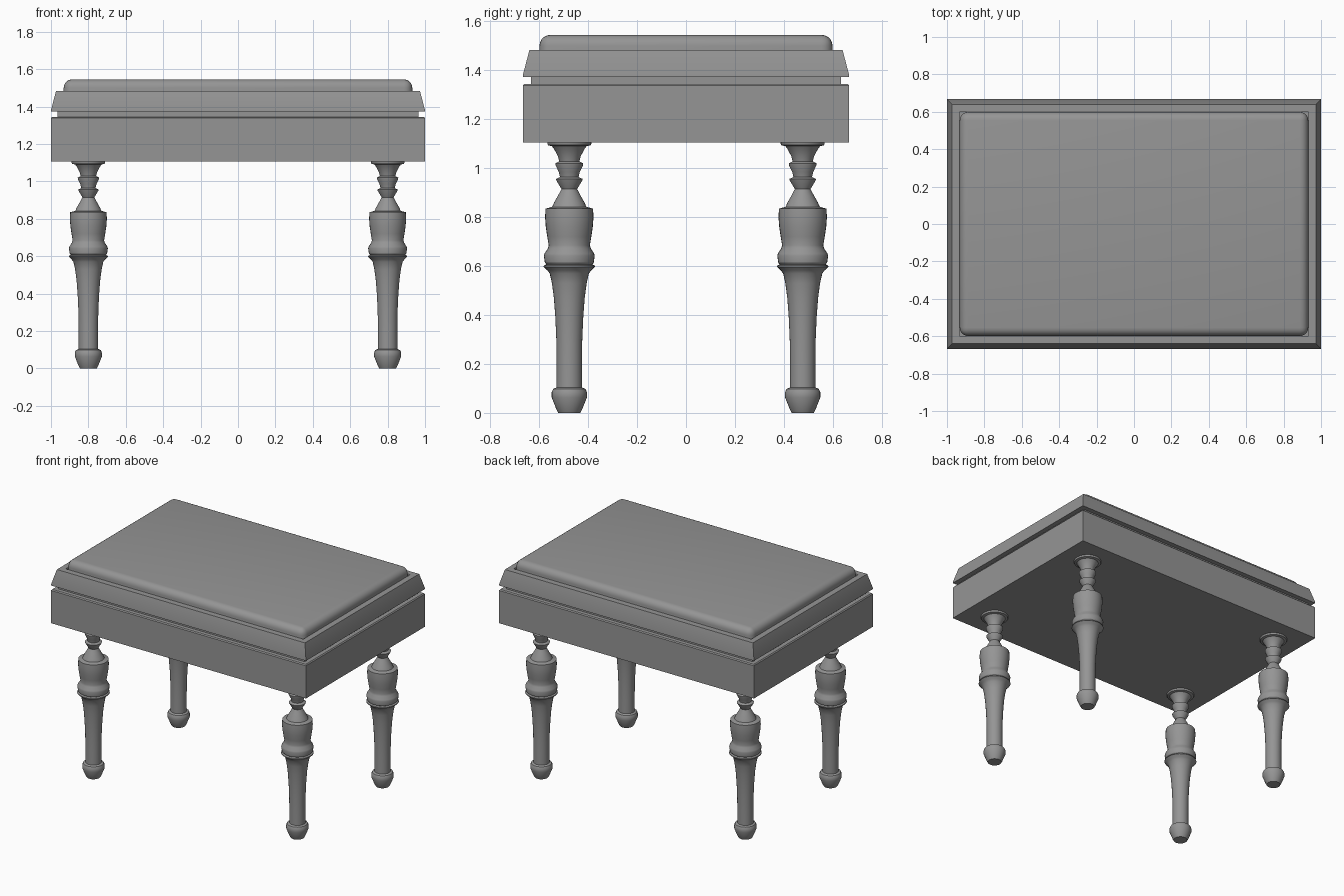
import bpy, bmesh, math

if "Cube" in bpy.data.objects:
    bpy.data.objects.remove(bpy.data.objects["Cube"])

HX, HY = 1.0, 0.667

# Dark grey finish shared by every part
grey = bpy.data.materials.new("dark_grey")
grey.diffuse_color = (0.3, 0.3, 0.3, 1)
grey.use_nodes = True
grey.node_tree.nodes["Principled BSDF"].inputs["Base Color"].default_value = grey.diffuse_color


def finish(name, bm, angle=30):
    bmesh.ops.recalc_face_normals(bm, faces=bm.faces)
    mesh = bpy.data.meshes.new(name)
    bm.to_mesh(mesh)
    bm.free()
    mesh.materials.append(grey)
    ob = bpy.data.objects.new(name, mesh)
    bpy.context.collection.objects.link(ob)
    bpy.ops.object.select_all(action='DESELECT')
    ob.select_set(True)
    bpy.context.view_layer.objects.active = ob
    bpy.ops.object.shade_smooth_by_angle(angle=math.radians(angle))
    return ob


def skin(bm, rings):
    """Bridge successive vertex rings and cap both ends."""
    for a, b in zip(rings, rings[1:]):
        n = len(a)
        for i in range(n):
            bm.faces.new((a[i], a[(i + 1) % n], b[(i + 1) % n], b[i]))
    bm.faces.new(rings[0][::-1])
    bm.faces.new(rings[-1])


# Apron, shadow groove and sloped lid rim: rectangle rings as (inset, z)
rim = [(0, 1.106), (0, 1.338), (0.006, 1.345), (0.034, 1.345), (0.034, 1.373),
       (0, 1.373), (0, 1.38), (0.027, 1.483), (0.068, 1.483), (0.068, 1.44)]
bm = bmesh.new()
skin(bm, [[bm.verts.new((sx * (HX - d), sy * (HY - d), z))
           for sx, sy in ((-1, -1), (1, -1), (1, 1), (-1, 1))]
          for d, z in rim])
finish("apron_and_rim", bm)

# Rounded cushion set into the rim
bm = bmesh.new()
bmesh.ops.create_cube(bm, size=1)
for v in bm.verts:
    v.co = (v.co.x * 1.864, v.co.y * 1.198, 1.4425 + v.co.z * 0.205)
edges = [e for e in bm.edges if max(v.co.z for v in e.verts) > 1.4]
bmesh.ops.bevel(bm, geom=edges, offset=0.045, segments=5, profile=0.5,
                affect='EDGES')
finish("seat_cushion", bm, 40)

# Turned legs: lathe profile as (radius, z)
profile = [(0.045, 0), (0.053, 0.015), (0.072, 0.063), (0.072, 0.085),
           (0.066, 0.098), (0.052, 0.104), (0.052, 0.2), (0.053, 0.3),
           (0.057, 0.39), (0.063, 0.47), (0.071, 0.53), (0.08, 0.57),
           (0.09, 0.583), (0.105, 0.597), (0.104, 0.602), (0.094, 0.607),
           (0.1, 0.614), (0.104, 0.642), (0.101, 0.652), (0.088, 0.672),
           (0.084, 0.685), (0.09, 0.72), (0.096, 0.76), (0.099, 0.8),
           (0.097, 0.835), (0.07, 0.842), (0.062, 0.86), (0.045, 0.89),
           (0.032, 0.915), (0.053, 0.95), (0.055, 0.956), (0.038, 0.964),
           (0.043, 0.985), (0.056, 1.012), (0.057, 1.02), (0.041, 1.028),
           (0.047, 1.05), (0.062, 1.078), (0.071, 1.09), (0.087, 1.094),
           (0.09, 1.1), (0.09, 1.11)]
SIDES = 32
for side, sx in (("left", -1), ("right", 1)):
    for end, sy in (("front", -1), ("back", 1)):
        bm = bmesh.new()
        skin(bm, [[bm.verts.new((r * math.cos(2 * math.pi * i / SIDES),
                                 r * math.sin(2 * math.pi * i / SIDES), z))
                   for i in range(SIDES)] for r, z in profile])
        leg = finish(f"{end}_{side}_leg", bm)
        leg.location = (sx * 0.8, sy * 0.477, 0)
